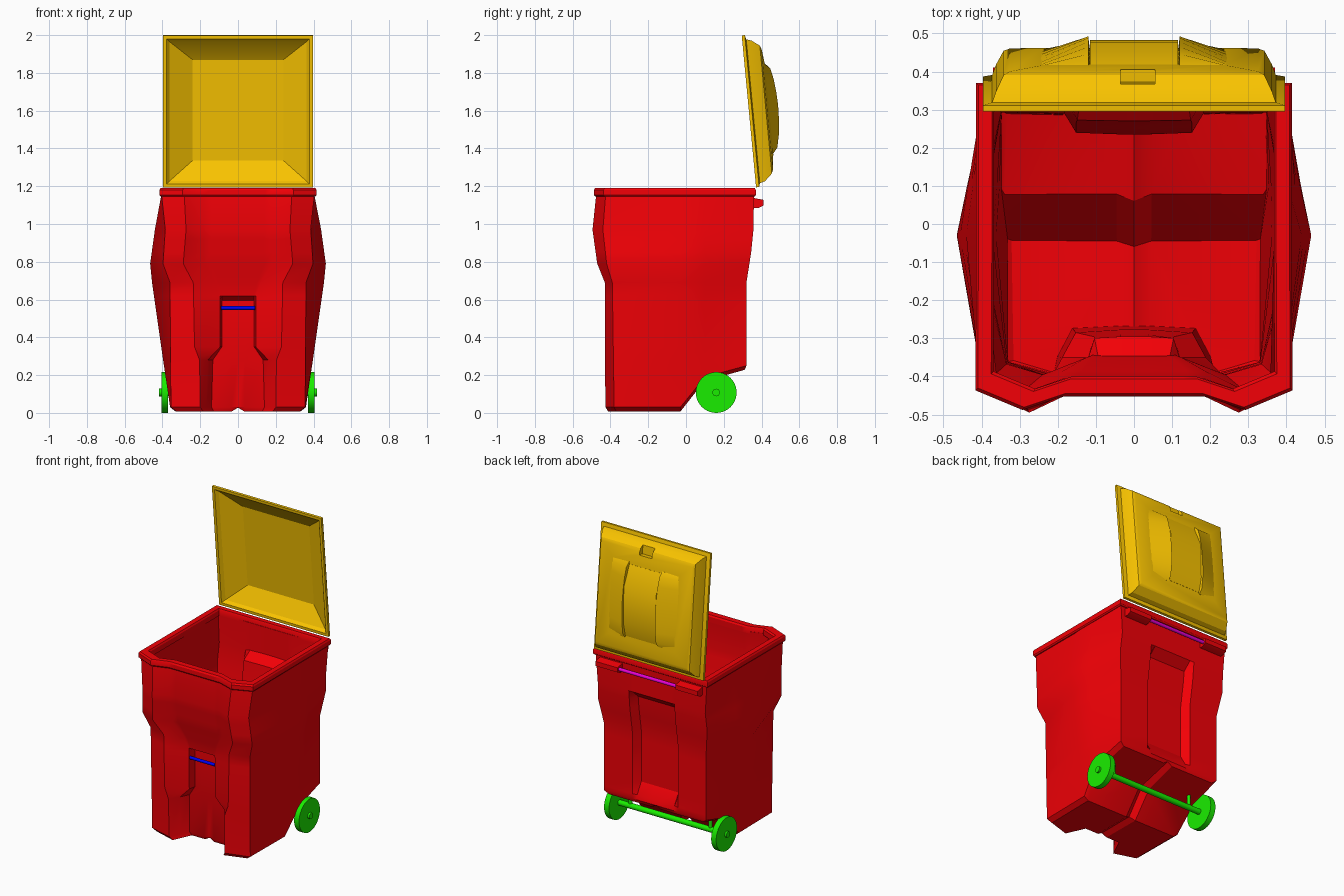
import bpy, bmesh, math
from mathutils import Vector

if "Cube" in bpy.data.objects:
    bpy.data.objects.remove(bpy.data.objects["Cube"])


def material(name, rgb):
    m = bpy.data.materials.new(name)
    m.diffuse_color = (*rgb, 1)
    m.use_nodes = True
    m.node_tree.nodes["Principled BSDF"].inputs["Base Color"].default_value = m.diffuse_color
    return m


RED = material("red", (0.9, 0.0, 0.002))
YELLOW = material("yellow", (0.95, 0.55, 0.0))
GREEN = material("green", (0.01, 0.85, 0.0))
BLUE = material("blue", (0.0, 0.0, 0.9))
MAGENTA = material("magenta", (0.8, 0.0, 0.65))


def finish(ob, angle=30):
    bpy.ops.object.select_all(action='DESELECT')
    bpy.context.view_layer.objects.active = ob
    ob.select_set(True)
    for m in list(ob.modifiers):
        bpy.ops.object.modifier_apply(modifier=m.name)
    bpy.ops.object.shade_smooth_by_angle(angle=math.radians(angle))


def mesh_object(name, verts, faces, mat):
    bm = bmesh.new()
    vs = [bm.verts.new(v) for v in verts]
    for f in faces:
        bm.faces.new([vs[i] for i in f])
    bmesh.ops.recalc_face_normals(bm, faces=bm.faces[:])
    me = bpy.data.meshes.new(name)
    bm.to_mesh(me)
    bm.free()
    ob = bpy.data.objects.new(name, me)
    bpy.context.collection.objects.link(ob)
    me.materials.append(mat)
    return ob


def loft_faces(rings, n, closed=False):
    return [(a * n + i, a * n + (i + 1) % n, b * n + (i + 1) % n, b * n + i)
            for a in range(rings if closed else rings - 1)
            for b in [(a + 1) % rings] for i in range(n)]


def bar(name, loc, r, length, mat, axis='X', sides=16):
    rot = (0, math.pi / 2, 0) if axis == 'X' else (0, 0, 0)
    bpy.ops.mesh.primitive_cylinder_add(vertices=sides, radius=r, depth=length,
                                        location=loc, rotation=rot)
    ob = bpy.context.object
    ob.name = name
    ob.data.materials.append(mat)
    finish(ob)
    return ob


def at(table, z):
    # linear lookup in a table of (z, x, y)
    if z <= table[0][0]:
        return table[0][1:]
    for a, b in zip(table, table[1:]):
        if z <= b[0]:
            t = (z - a[0]) / (b[0] - a[0])
            return tuple(p + (q - p) * t for p, q in zip(a[1:], b[1:]))
    return table[-1][1:]


# Body: vertical edge lines given as (z, x, y)
POCKET = [(0, .14, -.30), (.27, .14, -.31), (.35, .085, -.325), (.595, .085, -.325),
          (.62, .085, -.375), (.69, .10, -.385), (.79, .14, -.42), (.97, .14, -.45), (1.16, .14, -.44)]
RECESS = [(0, .17, -.3625), (.27, .17, -.37), (.35, .094, -.37), (.62, .094, -.375),
          (.69, .12, -.385), (.79, .18, -.42), (.97, .18, -.45), (1.16, .18, -.44)]
COLUMN = [(0, .20, -.425), (.27, .20, -.43), (.35, .23, -.43), (.69, .237, -.43),
          (.79, .29, -.47), (.97, .275, -.495), (1.16, .285, -.475)]
CORNER = [(0, .355, -.38), (.69, .36, -.39), (.79, .397, -.42), (.97, .385, -.44), (1.16, .405, -.425)]
SIDE = [(0, .355, -.03), (.2, .385, -.03), (.69, .455, -.03), (.79, .465, -.03), (.97, .44, -.03), (1.16, .403, -.03)]
BACK = [(.24, .37, .32), (.69, .37, .32), (.85, .395, .345), (1.0, .388, .36), (1.16, .403, .36)]
BACK_DEPTH = [(.27, 0), (.33, .05), (.92, .05), (.97, 0)]
N = 24


def body_ring(zs, kx=1.0, ky=1.0, dz=0.0, lift=0.0):
    if not isinstance(zs, list):
        zs = [zs] * 13
    p, r, c, k, s, b = (at(t, zs[i]) for t, i in
                        ((POCKET, 2), (RECESS, 3), (COLUMN, 4), (CORNER, 5), (SIDE, 6), (BACK, 8)))
    s7, b7 = at(SIDE, zs[7])[0], at(BACK, zs[7])[0]
    d = at(BACK_DEPTH, zs[10])[0]
    half = [(0, p[1]), (.035, p[1]), p, r, c, k, s, (s7 + (b7 - s7) * .34, .10), b,
            (.165, b[1]), (.135, b[1] - d), (.035, b[1] - d), (0, b[1] - d)]
    pts = [(x * kx, y * ky, z + dz + (lift if i in (0, 12) else 0))
           for i, ((x, y), z) in enumerate(zip(half, zs))]
    return pts + [(-x, y, z) for x, y, z in reversed(pts[1:12])]


low = [.03] * 7 + [.19] + [.25] * 5
rings = [body_ring(low, .92, .97, -.022, .02), body_ring(low)]
rings += [body_ring(z) for z in (.28, .35, .595, .62, .69, .79, .85, .92, .97, 1.16)]
verts = [p for r in rings for p in r]
faces = loft_faces(len(rings), N)
# Floor in three slopes with a centre groove
c0 = len(verts)
verts += [(0, -.045, .028), (.035, -.03, .008), (-.035, -.03, .008),
          (0, .08, .19), (.035, .097, .168), (-.035, .097, .168)]
for side in (0, 1):
    m = (lambda i: i) if side == 0 else (lambda i: (N - i) % N)
    A, G, B, H = c0, c0 + 1 + side, c0 + 3, c0 + 4 + side
    faces += [[m(i) for i in range(1, 7)] + [G], [m(0), m(1), G, A],
              [m(6), m(7), H, G], [A, G, H, B],
              [m(i) for i in range(7, 12)] + [H], [m(11), m(12), B, H]]
body = mesh_object("bin_body", verts, faces, RED)
sol = body.modifiers.new("wall", 'SOLIDIFY')
sol.thickness = .035
sol.offset = -1
finish(body)

# Rim around the mouth
top = body_ring(1.16)
rv = [(x * k, y * k, z) for k, z in
      ((1.012, 1.145), (1.027, 1.153), (1.027, 1.18), (1.012, 1.19), (.925, 1.19), (.91, 1.18), (.91, 1.145))
      for x, y, _ in top]
finish(mesh_object("bin_rim", rv, loft_faces(7, N, True), RED))

# Rear handle blocks and the bar between them
prof = [(.345, 1.085), (.385, 1.085), (.41, 1.098), (.41, 1.128), (.345, 1.14)]
for s, n in ((1, "right"), (-1, "left")):
    hv = [(s * x, y, z) for x in (.21, .37) for y, z in prof]
    hf = loft_faces(2, 5) + [tuple(range(5)), tuple(range(5, 10))]
    finish(mesh_object("handle_block_" + n, hv, hf, RED))
bar("rear_handle_bar", (0, .388, 1.11), .011, .44, MAGENTA)
bar("front_lift_bar", (0, -.365, .555), .01, .18, BLUE)

# Wheels, hubs, axle and axle posts
bar("axle", (0, .16, .108), .018, .76, GREEN)
for s, n in ((1, "right"), (-1, "left")):
    bar("wheel_" + n, (s * .388, .16, .108), .108, .036, GREEN, sides=40)
    bar("hub_" + n, (s * .40, .16, .108), .02, .036, GREEN)
    bar("axle_post_" + n, (s * .29, .16, .155), .011, .09, GREEN, 'Z')

# Lid: local x, u (up along the lid), d (outward from the lid plane)
HINGE = Vector((0, .371, 1.194))
U = Vector((0, -.094, .9956))
D = Vector((0, .9956, .094))


def lid(x, u, d):
    return Vector((x, 0, 0)) + HINGE + U * u + D * d


# nested rectangles (half width, bottom u, top u, d), inside to outside
rects = [(.24, .135, .67, .085), (.362, .032, .772, .02), (.378, .018, .79, 0), (.396, 0, .808, 0),
         (.396, 0, .808, .016), (.372, .02, .785, .022), (.362, .028, .775, .05),
         (.342, .065, .745, .09), (.325, .085, .725, .098), (.24, .165, .65, .107)]
lv = [lid(x, u, d) for w, a, b, d in rects for x, u in ((-w, a), (w, a), (w, b), (-w, b))]
n = len(rects)
lf = loft_faces(n, 4) + [(0, 1, 2, 3), tuple(range(4 * n - 4, 4 * n))]
lid_ob = mesh_object("lid", lv, lf, YELLOW)

# Finger notch near the lid's free edge
nv = [lid(x, u, d) for d in (.068, .14) for x, u in
      ((-.035, .705), (.055, .705), (.055, .768), (-.035, .768))]
cutter = mesh_object("notch_cutter", nv, loft_faces(2, 4) + [(0, 1, 2, 3), (4, 5, 6, 7)], YELLOW)
cutter.hide_render = True
cut = lid_ob.modifiers.new("notch", 'BOOLEAN')
cut.operation = 'DIFFERENCE'
cut.solver = 'EXACT'
cut.object = cutter
finish(lid_ob, 22)
bpy.data.objects.remove(cutter)


def strip(name, sections):
    # closed loft along the lid through triangle or quad sections
    k = len(sections[0])
    v = [p for s in sections for p in s]
    f = loft_faces(len(sections), k) + [tuple(range(k)), tuple(range(len(v) - k, len(v)))]
    finish(mesh_object(name, v, f, YELLOW))


# Arched ridges either side of the faceted crown panel
arc = [(.17, .108), (.20, .132), (.27, .147), (.34, .154), (.42, .157), (.49, .154), (.56, .147), (.62, .134), (.648, .108)]
for s, name in ((1, "right"), (-1, "left")):
    strip("lid_ridge_" + name, [(lid(s * .115, u, .10), lid(s * .12, u, d), lid(s * .25, u, .104)) for u, d in arc])
crown = [(.18, .108), (.27, .138), (.50, .154), (.635, .108)]
strip("lid_crown", [(lid(-.116, u, .10), lid(.116, u, .10), lid(.116, u, d), lid(-.116, u, d)) for u, d in crown])
